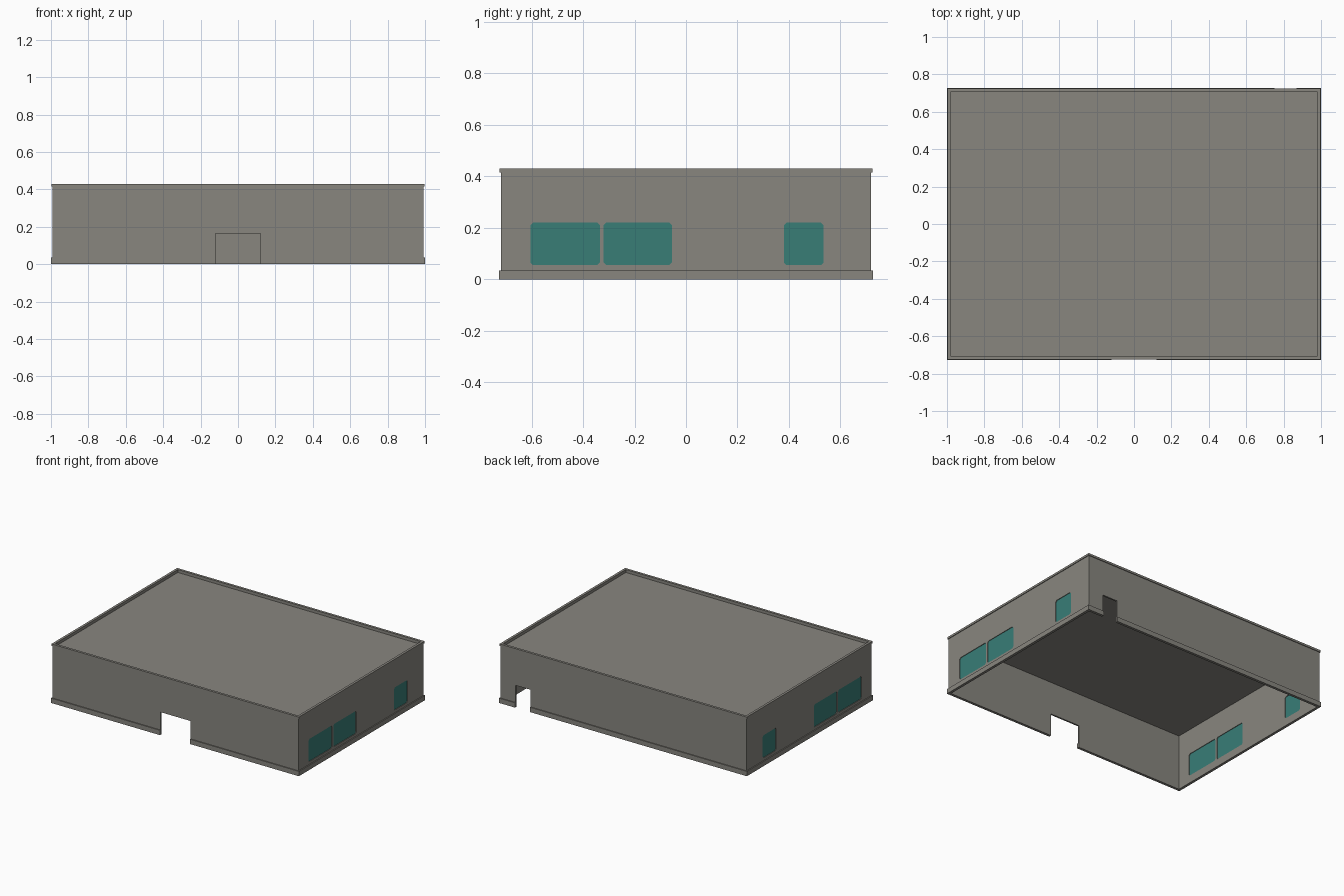
import bpy
import bmesh

if "Cube" in bpy.data.objects:
    bpy.data.objects.remove(bpy.data.objects["Cube"])

HX, HY, T = 0.993, 0.72, 0.012      # wall half sizes and thickness
WINDOWS = [(-0.605, -0.335), (-0.32, -0.055), (0.38, 0.535)]   # y ranges
WZ0, WZ1, CH = 0.055, 0.22, 0.01    # window heights and corner chamfer


def material(name, rgb):
    m = bpy.data.materials.new(name)
    m.diffuse_color = (*rgb, 1.0)
    m.use_nodes = True
    m.node_tree.nodes["Principled BSDF"].inputs["Base Color"].default_value = m.diffuse_color
    return m


concrete = material("grey concrete", (0.246, 0.237, 0.212))
teal = material("teal glass", (0.040, 0.205, 0.183))


def make_object(name, bm, mat):
    bmesh.ops.recalc_face_normals(bm, faces=bm.faces[:])
    mesh = bpy.data.meshes.new(name)
    bm.to_mesh(mesh)
    bm.free()
    mesh.materials.append(mat)
    ob = bpy.data.objects.new(name, mesh)
    bpy.context.collection.objects.link(ob)
    return ob


def box(name, x0, x1, y0, y1, z0, z1, mat):
    bm = bmesh.new()
    bmesh.ops.create_cube(bm, size=1.0)
    for v in bm.verts:
        v.co.x = x1 if v.co.x > 0 else x0
        v.co.y = y1 if v.co.y > 0 else y0
        v.co.z = z1 if v.co.z > 0 else z0
    return make_object(name, bm, mat)


def ring(name, hx, hy, t, z0, z1, mat):
    """Rectangular tube: four walls with open top and bottom."""
    bm = bmesh.new()
    loops = []
    for inset, z in ((0, z0), (0, z1), (t, z1), (t, z0)):
        a, b = hx - inset, hy - inset
        loops.append([bm.verts.new((sx * a, sy * b, z))
                      for sx, sy in ((-1, -1), (1, -1), (1, 1), (-1, 1))])
    for k in range(4):
        p, q = loops[k], loops[(k + 1) % 4]
        for i in range(4):
            j = (i + 1) % 4
            bm.faces.new((p[i], p[j], q[j], q[i]))
    return make_object(name, bm, mat)


def window_prism(name, x0, x1, y0, y1, mat):
    """Chamfered rectangle in the yz plane, extruded along x."""
    c = CH
    prof = [(y0 + c, WZ0), (y1 - c, WZ0), (y1, WZ0 + c), (y1, WZ1 - c),
            (y1 - c, WZ1), (y0 + c, WZ1), (y0, WZ1 - c), (y0, WZ0 + c)]
    bm = bmesh.new()
    a = [bm.verts.new((x0, y, z)) for y, z in prof]
    b = [bm.verts.new((x1, y, z)) for y, z in prof]
    bm.faces.new(a)
    bm.faces.new(b)
    for i in range(8):
        j = (i + 1) % 8
        bm.faces.new((a[i], a[j], b[j], b[i]))
    return make_object(name, bm, mat)


def cut(ob, cutters):
    bpy.context.view_layer.objects.active = ob
    for c in cutters:
        mod = ob.modifiers.new("opening", 'BOOLEAN')
        mod.operation = 'DIFFERENCE'
        mod.solver = 'EXACT'
        mod.object = c
        bpy.ops.object.modifier_apply(modifier=mod.name)


# Shell, trims and roof
walls = ring("walls", HX, HY, T, 0.0, 0.428, concrete)
base_trim = ring("base_trim", 1.0, 0.727, 0.0075, 0.0, 0.035, concrete)
ring("parapet_cap", 0.998, 0.725, T + 0.006, 0.415, 0.43, concrete)
box("roof", -HX + 0.006, HX - 0.006, -HY + 0.006, HY - 0.006,
    0.404, 0.408, concrete)

# Openings: a wide front door, a small back door, windows through both sides
doors = [box("front_door_cutter", -0.12, 0.12, -0.9, -0.6, -0.1, 0.165, concrete),
         box("back_door_cutter", 0.75, 0.87, 0.6, 0.9, -0.1, 0.16, concrete)]
holes = [window_prism("window_cutter", -1.2, 1.2, y0, y1, concrete)
         for y0, y1 in WINDOWS]
cut(walls, doors + holes)
cut(base_trim, doors)
for c in doors + holes:
    bpy.data.objects.remove(c, do_unlink=True)

# Glass panes set inside the wall thickness
for side, label in ((1, "right"), (-1, "left")):
    for i, (y0, y1) in enumerate(WINDOWS):
        window_prism(f"{label}_window_{i + 1}", side * 0.9855, side * 0.9885,
                     y0, y1, teal)
